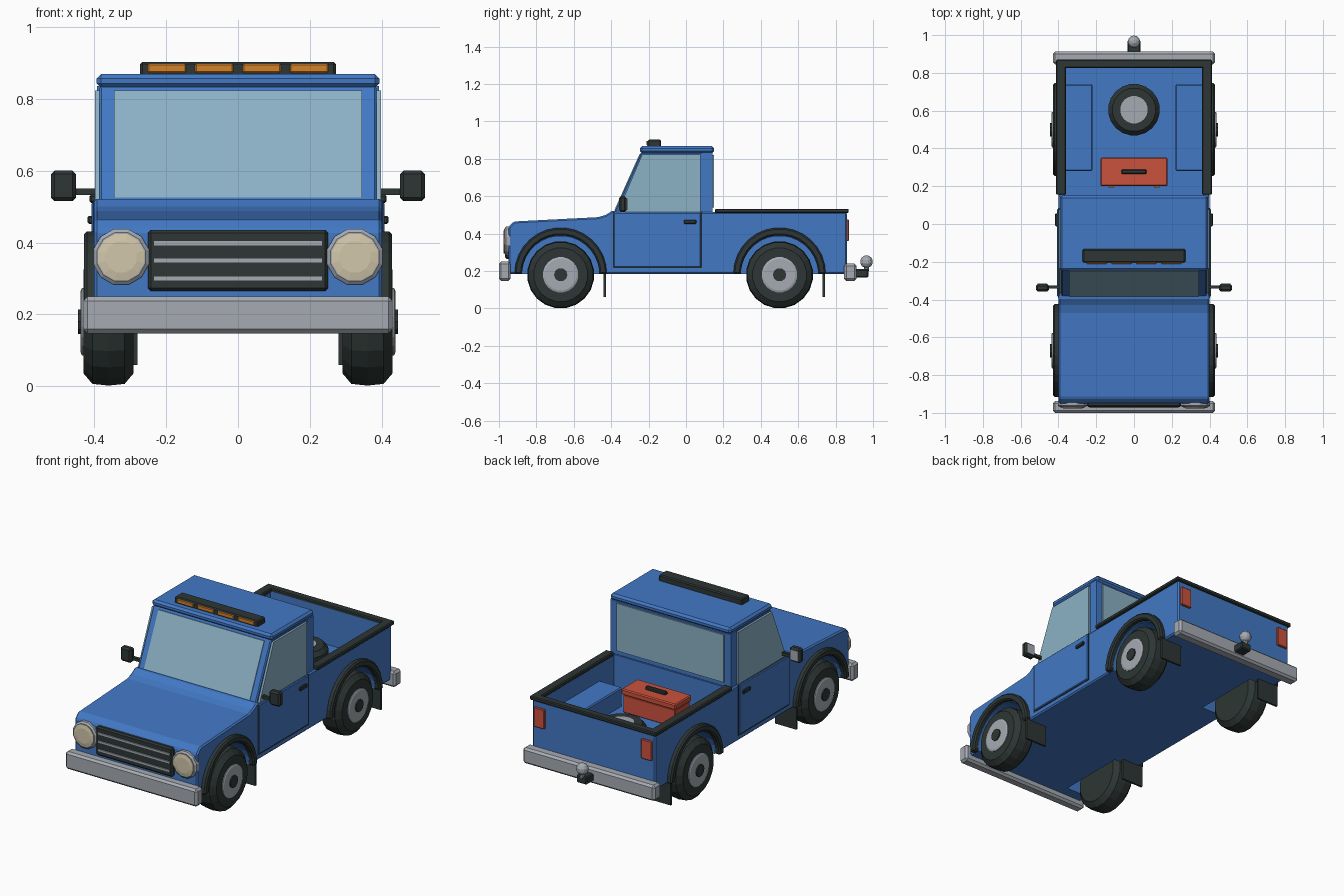
import bpy, bmesh
from math import sin, cos, pi, radians
from mathutils import Matrix

cube = bpy.data.objects.get("Cube")
if cube:
    bpy.data.objects.remove(cube, do_unlink=True)


def material(name, r, g, b):
    m = bpy.data.materials.new(name)
    m.use_nodes = True
    m.diffuse_color = (r, g, b, 1)
    m.node_tree.nodes["Principled BSDF"].inputs["Base Color"].default_value = (r, g, b, 1)
    return m


BLUE = material("body_blue", .055, .19, .56)
GLASS = material("window_glass", .26, .44, .56)
BLACK = material("black_rubber", .026, .037, .035)
SILVER = material("silver_metal", .38, .41, .45)
CREAM = material("lamp_cream", .64, .57, .40)
RED = material("red_paint", .60, .085, .047)
ORANGE = material("amber_lamp", .65, .22, .022)


def finish(name, bm, mat, bevel=0):
    bmesh.ops.recalc_face_normals(bm, faces=bm.faces)
    me = bpy.data.meshes.new(name)
    bm.to_mesh(me)
    bm.free()
    ob = bpy.data.objects.new(name, me)
    bpy.context.collection.objects.link(ob)
    if mat:
        me.materials.append(mat)
    if bevel:
        mod = ob.modifiers.new("bevel", 'BEVEL')
        mod.width = bevel
        mod.segments = 1
    return ob


def box(name, x, y, z, mat, bevel=0):
    """Box from (min, max) pairs on each axis."""
    bm = bmesh.new()
    bmesh.ops.create_cube(bm, size=1)
    for v in bm.verts:
        for i, (a, b) in enumerate((x, y, z)):
            v.co[i] = (a + b) / 2 + v.co[i] * (b - a)
    return finish(name, bm, mat, bevel)


def prism(name, pts, x, mat, bevel=0):
    """Side profile of (y, z) points, extruded between two x values."""
    bm = bmesh.new()
    face = bm.faces.new([bm.verts.new((x[0], py, pz)) for py, pz in pts])
    new = bmesh.ops.extrude_face_region(bm, geom=[face])["geom"]
    bmesh.ops.translate(bm, vec=(x[1] - x[0], 0, 0),
                        verts=[g for g in new if isinstance(g, bmesh.types.BMVert)])
    return finish(name, bm, mat, bevel)


def lathe(name, profile, centre, axis, mat, n=20):
    """Capped turned shape from (radius, offset) pairs along an axis."""
    bm = bmesh.new()
    rings = [[bm.verts.new((r * cos(2 * pi * (i + .5) / n), r * sin(2 * pi * (i + .5) / n), h))
              for i in range(n)] for r, h in profile]
    for a, b in zip(rings, rings[1:]):
        for i in range(n):
            bm.faces.new((a[i], a[(i + 1) % n], b[(i + 1) % n], b[i]))
    bm.faces.new(rings[0])
    bm.faces.new(rings[-1])
    turn = {'X': Matrix.Rotation(radians(90), 4, 'Y'), '-X': Matrix.Rotation(radians(-90), 4, 'Y'),
            '-Y': Matrix.Rotation(radians(90), 4, 'X'), 'Z': Matrix.Identity(4)}[axis]
    bm.transform(Matrix.Translation(centre) @ turn)
    return finish(name, bm, mat)


def span(s, a, b):
    """Mirror an x range to the given side."""
    return tuple(sorted((s * a, s * b)))


def cut(ob, cutters):
    bpy.context.view_layer.objects.active = ob
    for c in cutters:
        mod = ob.modifiers.new("cut", 'BOOLEAN')
        mod.operation = 'DIFFERENCE'
        mod.solver = 'EXACT'
        mod.object = c
    for mod in list(ob.modifiers):
        bpy.ops.object.modifier_apply(modifier=mod.name)


SIDES = (("left", 1), ("right", -1))
AXLES = (("front", -.67), ("rear", .5))
HUB_Z = .18

# Lower body with bed cavity and wheel openings
body = prism("body", [(-.95, .185), (-.95, .435), (-.92, .465), (-.47, .488), (-.43, .50), (-.39, .525),
                      (-.37, .515), (.86, .515), (.86, .185)], (-.4, .4), BLUE, .008)
openings = [lathe("opening_cutter", [(.207, .25), (.207, .6)], (0, y, HUB_Z), ax, None, 32)
            for _, y in AXLES for ax in ('X', '-X')]
cavity = box("bed_cutter", (-.365, .365), (.15, .825), (.3, .7), None)
cut(body, openings + [cavity])
for name, s in SIDES:
    well = box(name + "_bed_wheel_well", span(s, .22, .37), (.28, .74), (.29, .41), BLUE, .006)
    cut(well, openings)
for c in openings + [cavity]:
    bpy.data.objects.remove(c, do_unlink=True)

# Cab shell, roof and glass
prism("cab", [(-.385, .51), (-.24, .835), (.142, .835), (.142, .51)], (-.385, .385), BLUE, .006)
box("roof", (-.393, .393), (-.247, .15), (.83, .868), BLUE, .012)
prism("windshield", [(-.383, .525), (-.25, .822), (-.24, .822), (-.373, .525)], (-.345, .345), GLASS)
box("rear_window", (-.35, .35), (.14, .149), (.54, .82), GLASS)
for name, s in SIDES:
    prism(name + "_window_glass", [(-.365, .515), (-.235, .822), (.078, .822), (.078, .515)],
          span(s, .38, .397), GLASS)
    prism(name + "_rear_pillar", [(.085, .51), (.085, .835), (.142, .835), (.142, .51)],
          span(s, .38, .392), BLUE)
    box(name + "_door_seam", span(s, .39, .402), (-.391, .086), (.215, .512), BLACK)
    box(name + "_door", span(s, .39, .407), (-.385, .08), (.221, .512), BLUE, .004)
    box(name + "_door_handle", span(s, .4, .418), (-.012, .055), (.452, .474), BLACK, .004)
    # Side mirrors
    box(name + "_mirror_arm", span(s, .385, .465), (-.342, -.326), (.532, .55), BLACK)
    box(name + "_mirror", span(s, .45, .52), (-.357, -.318), (.515, .6), BLACK, .01)
    box(name + "_mirror_glass", span(s, .46, .51), (-.32, -.314), (.527, .588), SILVER)

# Bed rails
for name, s in SIDES:
    box(name + "_bed_rail", span(s, .36, .413), (.155, .87), (.51, .533), BLACK, .005)
box("tailgate_rail", (-.413, .413), (.825, .87), (.51, .533), BLACK, .005)

# Wheels, arches and mud flaps
for end, y in AXLES:
    for name, s in SIDES:
        label = end + "_" + name
        ax = 'X' if s > 0 else '-X'
        c = (0, y, HUB_Z)
        lathe(label + "_tyre", [(.145, .29), (.175, .315), (.18, .36), (.175, .405), (.145, .43), (.1, .43)],
              c, ax, BLACK)
        lathe(label + "_hub", [(.095, .4), (.095, .434), (.085, .438)], c, ax, SILVER)
        lathe(label + "_hub_cap", [(.036, .42), (.036, .445)], c, ax, BLACK, 10)
        arc = [radians(a) for a in range(0, 181, 12)]
        ring = [(y + .247 * cos(a), HUB_Z + .005 + .247 * sin(a)) for a in arc]
        ring += [(y + .207 * cos(a), HUB_Z + .005 + .207 * sin(a)) for a in reversed(arc)]
        prism(label + "_arch", ring, span(s, .385, .428), BLACK, .008)
        box(label + "_mud_flap", span(s, .28, .42), (y + .23, y + .242), (.06, .2), BLACK)

# Front grille and headlights
box("grille", (-.25, .25), (-.968, -.93), (.265, .435), BLACK, .008)
for z in (.3, .35, .398):
    box("grille_bar", (-.235, .235), (-.975, -.96), (z - .007, z + .007), SILVER)
for name, s in SIDES:
    c = (s * .325, -.94, .36)
    lathe(name + "_headlight_rim", [(.08, 0), (.08, .022), (.07, .03)], c, '-Y', SILVER, 12)
    lathe(name + "_headlight_lens", [(.066, .02), (.066, .033), (.045, .037)], c, '-Y', CREAM, 12)
    box(name + "_tail_light", span(s, .315, .385), (.85, .872), (.36, .475), RED, .004)

# Bumpers and tow hitch
box("front_bumper", (-.43, .43), (-1, -.938), (.147, .25), SILVER, .012)
box("rear_bumper", (-.43, .43), (.845, .912), (.147, .24), SILVER, .012)
box("tow_bar", (-.034, .034), (.9, .975), (.165, .21), BLACK, .006)
lathe("tow_stem", [(.014, .2), (.014, .24)], (0, .965, 0), 'Z', SILVER, 10)
lathe("tow_ball", [(.034 * sin(a), -.034 * cos(a)) for a in (.3, .8, 1.3, 1.84, 2.34, 2.84)],
      (0, .965, .25), 'Z', SILVER, 14)

# Roof light bar
box("light_bar", (-.272, .272), (-.205, -.133), (.862, .902), BLACK, .006)
for x in (-.198, -.066, .066, .198):
    box("amber_light", (x - .053, x + .053), (-.212, -.19), (.872, .896), ORANGE, .003)

# Toolbox in the bed
box("toolbox", (-.17, .17), (.205, .345), (.3, .405), RED, .004)
box("toolbox_lid", (-.177, .177), (.2, .352), (.405, .44), RED, .006)
box("toolbox_handle", (-.067, .067), (.265, .288), (.438, .46), BLACK, .005)
for s in (1, -1):
    box("toolbox_latch", span(s, .105, .135), (.193, .205), (.385, .42), ORANGE)

# Spare wheel lying in the bed
c = (0, .605, .3)
lathe("spare_tyre", [(.115, 0), (.137, .02), (.137, .06), (.115, .085), (.075, .085)], c, 'Z', BLACK)
lathe("spare_hub", [(.073, .05), (.073, .09)], c, 'Z', SILVER)
